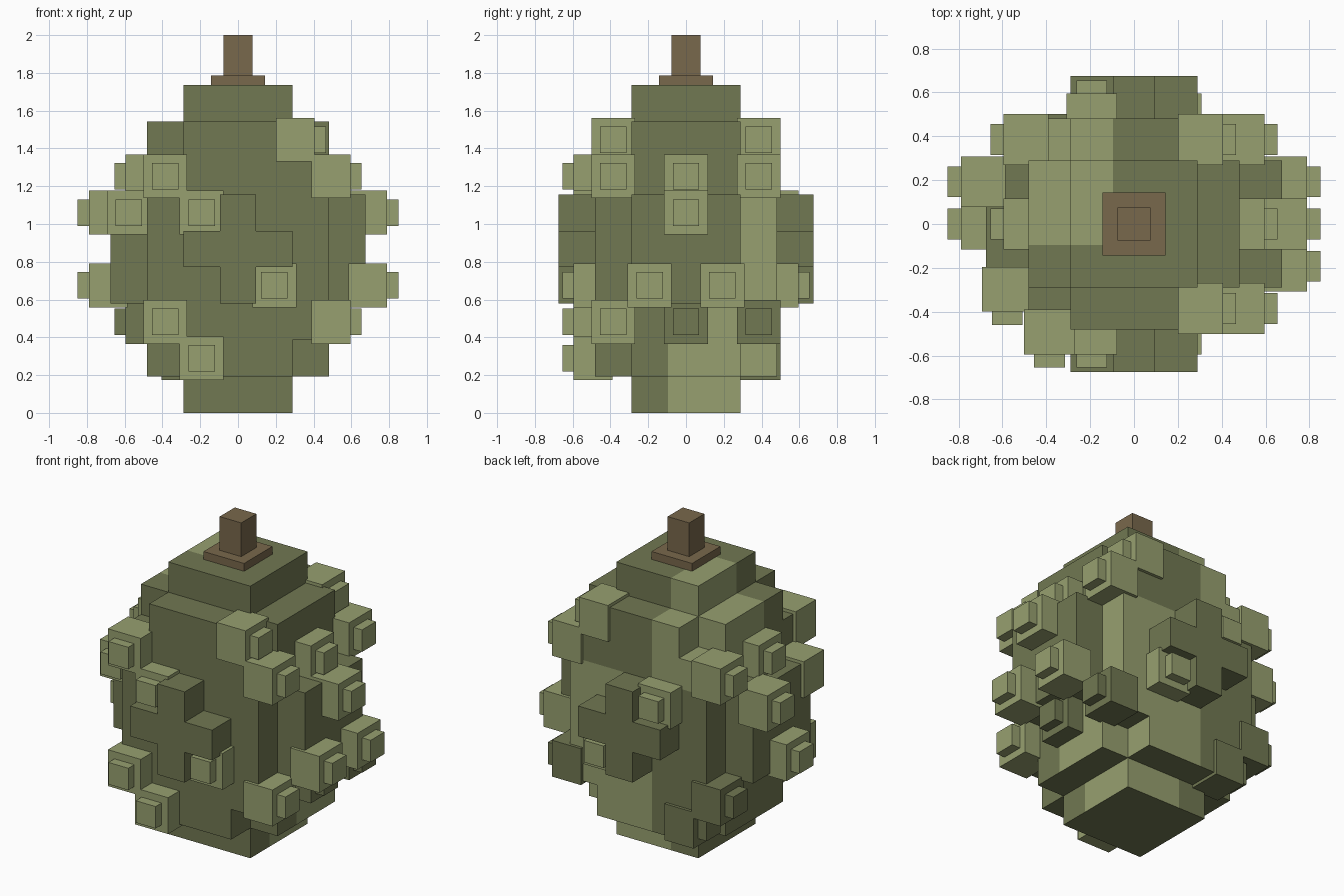
import bpy, bmesh, math
from mathutils import Vector

if "Cube" in bpy.data.objects:
    bpy.data.objects.remove(bpy.data.objects["Cube"])

S = 1.735 / 9  # edge of one body block


def srgb(r, g, b):
    return tuple(((c / 255 + 0.055) / 1.055) ** 2.4 for c in (r, g, b)) + (1,)


def material(name, *rgb):
    m = bpy.data.materials.new(name)
    m.diffuse_color = srgb(*rgb)
    m.use_nodes = True
    m.node_tree.nodes["Principled BSDF"].inputs["Base Color"].default_value = m.diffuse_color
    return m


DARK = material("dark_green", 113, 120, 82)
LIGHT = material("light_green", 151, 160, 112)
BROWN = material("stem_brown", 121, 104, 76)


def finish(name, bm, mats):
    me = bpy.data.meshes.new(name)
    bm.to_mesh(me)
    bm.free()
    for m in mats:
        me.materials.append(m)
    ob = bpy.data.objects.new(name, me)
    bpy.context.collection.objects.link(ob)
    return ob


def add_box(bm, lo, hi):
    verts = bmesh.ops.create_cube(bm, size=1)["verts"]
    for v in verts:
        v.co = Vector([lo[a] if v.co[a] < 0 else hi[a] for a in range(3)])


# Body: stepped round fruit made of blocks
def filled(i, j, k):
    if not 0 <= k <= 8:
        return False
    a, b = abs(i), abs(j)
    if k in (0, 8):
        return a <= 1 and b <= 1
    if k in (1, 7):
        return a <= 2 and b <= 2 and a + b < 4
    if a <= 2 and b <= 2:
        return True
    if 3 <= k <= 5:
        if a == 3:
            return b <= 1                       # side slabs
        if b == 3:
            return a == 0 or (a == 1 and k == 4)  # front and back crosses
    return False


def is_light(i, j, k):
    if abs(i) == 3 or abs(j) == 3 or j < 0:
        return False
    return i < 0 if k >= 6 else i >= 0


bm = bmesh.new()
for i in range(-3, 4):
    for j in range(-3, 4):
        for k in range(9):
            if not filled(i, j, k):
                continue
            centre = Vector((i, j, k + 0.5)) * S
            for axis in range(3):
                for sign in (-1, 1):
                    n = Vector((0, 0, 0))
                    n[axis] = sign
                    if filled(i + int(n.x), j + int(n.y), k + int(n.z)):
                        continue
                    u = Vector((0, 0, 0))
                    u[(axis + 1) % 3] = 1
                    w = n.cross(u)
                    corners = [(-1, -1), (1, -1), (1, 1), (-1, 1)]
                    f = bm.faces.new([bm.verts.new(centre + (n + u * p + w * q) * S / 2)
                                      for p, q in corners])
                    f.material_index = int(is_light(i, j, k) and n.z >= 0)
bmesh.ops.remove_doubles(bm, verts=bm.verts, dist=0.001)
finish("fruit_body", bm, [DARK, LIGHT])


# Knobs: a block with a smaller nub on its outer face
def knob(axis, sign, across, z, outer):
    bm = bmesh.new()
    for half, inner, out in ((0.116, outer - 0.205, outer), (0.07, outer - 0.02, outer + 0.06)):
        lo, hi = [0, 0, z - half], [0, 0, z + half]
        lo[1 - axis], hi[1 - axis] = across - half, across + half
        lo[axis], hi[axis] = sorted((sign * inner, sign * out))
        add_box(bm, lo, hi)
    y = across if axis == 0 else sign * outer
    side = ("side", "face")[axis]
    finish("knob_" + side, bm, [DARK if z < 0.5 and y > -0.1 else LIGHT])


A, B = 2 * S, S                       # offsets along the faces
Z = [(n + 0.5) * S for n in range(9)]  # block layer heights

# front knobs
for x, k, outer in ((-A, 6, .595), (-B, 5, .595), (-3 * B, 5, .40),
                    (B, 3, .595), (-A, 2, .595), (-B, 1, .595)):
    knob(1, -1, x, Z[k], outer)
# back knobs
for x, k in ((-B, 5), (B, 3)):
    knob(1, 1, x, Z[k], .595)
# right knobs
for y, k, outer in ((-A, 7, .405), (A, 7, .405), (-A, 6, .595), (0, 6, .595), (A, 6, .595),
                    (0, 5, .79), (-B, 3, .79), (B, 3, .79),
                    (-A, 2, .595), (0, 2, .595), (A, 2, .595)):
    knob(0, 1, y, Z[k], outer)
# left knobs
for y, k, outer in ((0, 6, .595), (A, 6, .595), (B, 5, .79), (0, 3, .79),
                    (A, 2, .595), (A, 1, .405)):
    knob(0, -1, y, Z[k], outer)

# Stem and its collar
for name, r, z0, z1 in (("stem_collar", .143, 1.735, 1.785), ("stem", .076, 1.785, 2.0)):
    bm = bmesh.new()
    add_box(bm, (-r, -r, z0), (r, r, z1))
    finish(name, bm, [BROWN])
